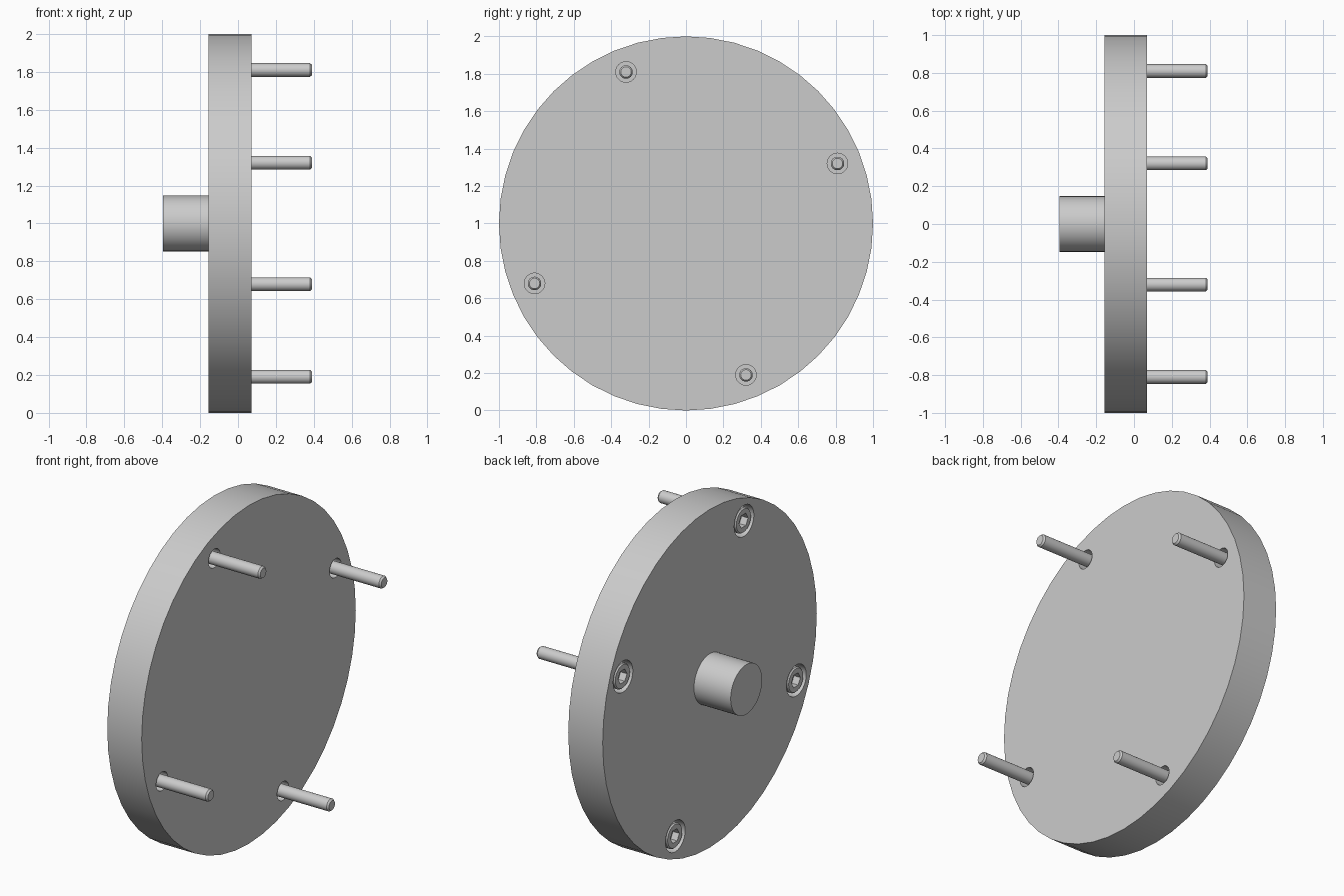
import bpy, bmesh, math
from mathutils import Matrix, Vector

cube = bpy.data.objects.get("Cube")
if cube:
    bpy.data.objects.remove(cube, do_unlink=True)

steel = bpy.data.materials.new("grey_steel")
steel.use_nodes = True
GREY = (0.6, 0.6, 0.6, 1)
steel.diffuse_color = GREY
steel.node_tree.nodes["Principled BSDF"].inputs["Base Color"].default_value = GREY


def lathe(name, profile, segments, y=0, z=1):
    """Solid of revolution about the x axis; profile is (x, radius) pairs."""
    bm = bmesh.new()
    rings = []
    for x, r in profile:
        ring = []
        for i in range(segments):
            a = math.tau * i / segments
            ring.append(bm.verts.new((x, r * math.cos(a), r * math.sin(a))))
        rings.append(ring)
    for a, b in zip(rings, rings[1:]):
        for i in range(segments):
            j = (i + 1) % segments
            bm.faces.new((a[i], a[j], b[j], b[i]))
    bm.faces.new(rings[0])
    bm.faces.new(rings[-1])
    bmesh.ops.recalc_face_normals(bm, faces=bm.faces)
    mesh = bpy.data.meshes.new(name)
    bm.to_mesh(mesh)
    bm.free()
    mesh.materials.append(steel)
    obj = bpy.data.objects.new(name, mesh)
    obj.location = (0, y, z)
    bpy.context.collection.objects.link(obj)
    return obj


def cut(target, cutter):
    """Subtract the cutter, bake the result and drop the cutter."""
    mod = target.modifiers.new("cut", "BOOLEAN")
    mod.operation = "DIFFERENCE"
    mod.solver = "EXACT"
    mod.object = cutter
    bpy.context.view_layer.objects.active = target
    bpy.ops.object.modifier_apply(modifier=mod.name)
    bpy.data.objects.remove(cutter, do_unlink=True)


def smooth(obj):
    bpy.ops.object.select_all(action="DESELECT")
    obj.select_set(True)
    bpy.context.view_layer.objects.active = obj
    bpy.ops.object.shade_smooth_by_angle(angle=math.radians(30))


BACK, FACE, SEAT = -0.155, 0.07, -0.075

# Disc and hub
disc = lathe("disc", [(BACK, 1), (FACE, 1)], 48)
hub = lathe("hub", [(-0.395, 0.147), (BACK, 0.147)], 48)
smooth(hub)

# Four socket screws sitting in counterbored holes
for k in range(4):
    angle = math.radians(21.6 + 90 * k)
    y, z = 0.871 * math.cos(angle), 1 + 0.871 * math.sin(angle)
    hole = lathe("hole_cutter", [(BACK - 0.05, 0.092), (SEAT, 0.092),
                                 (SEAT, 0.055), (FACE + 0.05, 0.055)], 32, y, z)
    cut(disc, hole)
    screw = lathe(f"screw_{k + 1}", [(BACK + 0.003, 0.068), (BACK + 0.01, 0.074),
                                     (SEAT, 0.074), (SEAT, 0.036),
                                     (0.38, 0.036), (0.39, 0.028)], 32, y, z)
    socket = lathe("socket_cutter", [(BACK - 0.05, 0.042), (BACK + 0.045, 0.042)], 6, y, z)
    cut(screw, socket)
    smooth(screw)

smooth(disc)
